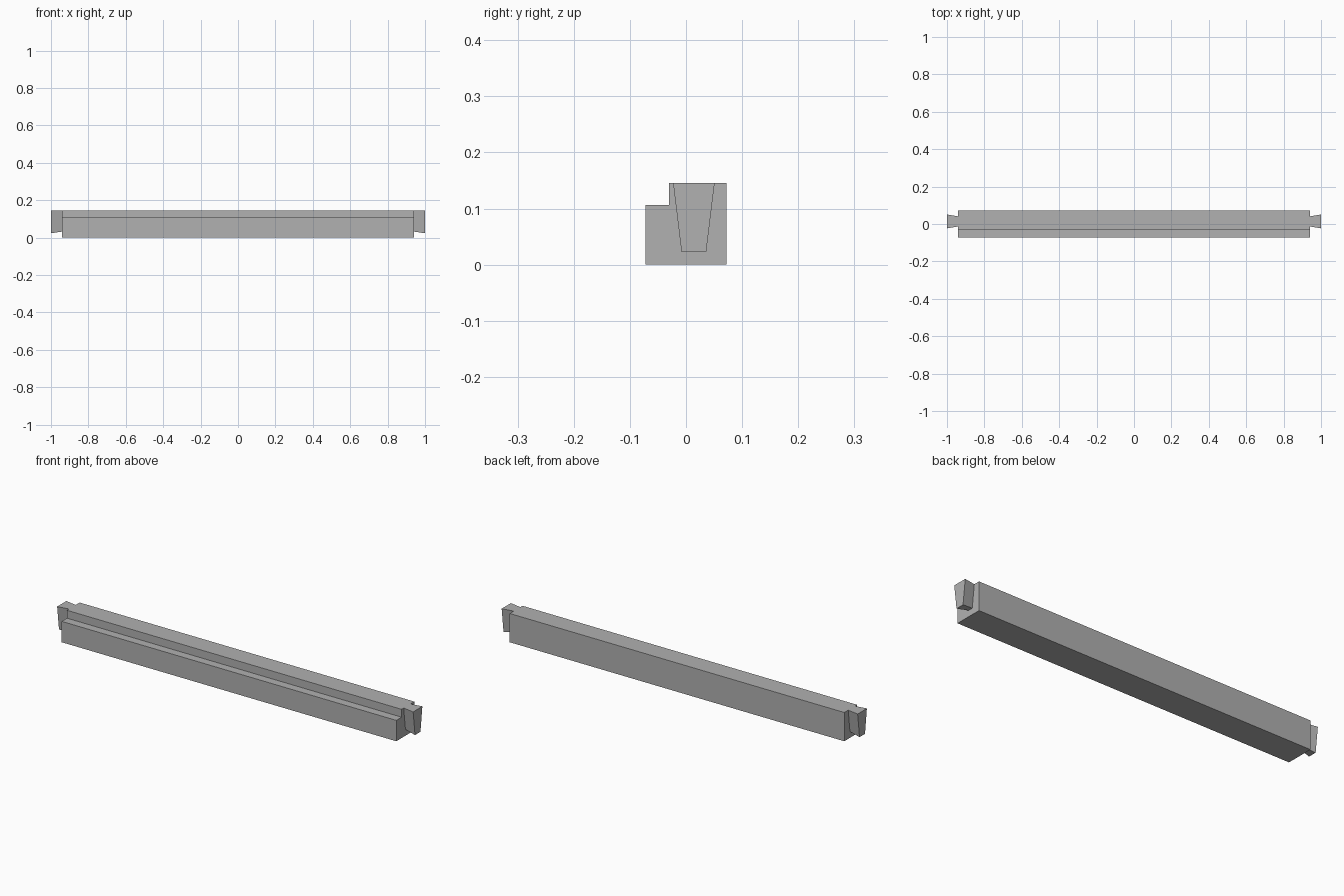
import bpy
import bmesh

if "Cube" in bpy.data.objects:
    bpy.data.objects.remove(bpy.data.objects["Cube"])

grey = bpy.data.materials.new("plain grey")
grey.diffuse_color = (0.44, 0.44, 0.44, 1)
grey.use_nodes = True
grey.node_tree.nodes["Principled BSDF"].inputs["Base Color"].default_value = grey.diffuse_color


def loft(name, x0, ring0, x1, ring1):
    """Solid between two matching (y, z) outlines placed at x0 and x1."""
    bm = bmesh.new()
    a = [bm.verts.new((x0, y, z)) for y, z in ring0]
    b = [bm.verts.new((x1, y, z)) for y, z in ring1]
    n = len(a)
    bm.faces.new(a)
    bm.faces.new(b)
    for i in range(n):
        j = (i + 1) % n
        bm.faces.new((a[i], a[j], b[j], b[i]))
    bmesh.ops.recalc_face_normals(bm, faces=bm.faces)
    mesh = bpy.data.meshes.new(name)
    bm.to_mesh(mesh)
    bm.free()
    mesh.materials.append(grey)
    obj = bpy.data.objects.new(name, mesh)
    bpy.context.collection.objects.link(obj)
    return obj


W, TOP, END = 0.0725, 0.146, 0.94

# Beam with a rebate along the front top edge
profile = [(-W, 0), (W, 0), (W, TOP), (-0.03, TOP), (-0.03, 0.106), (-W, 0.106)]
loft("beam", -END, profile, END, profile)


# Dovetail outline: wide at the top, narrow at the bottom
def dovetail(top_half, bottom_half, bottom):
    c = 0.014
    return [(c - bottom_half, bottom), (c + bottom_half, bottom),
            (c + top_half, TOP), (c - top_half, TOP)]


# Dovetail tenons flare outwards from each end of the beam
for side, label in ((-1, "left"), (1, "right")):
    loft(label + "_dovetail", side * END, dovetail(0.027, 0.013, 0.032),
         side * 1.0, dovetail(0.037, 0.022, 0.023))
